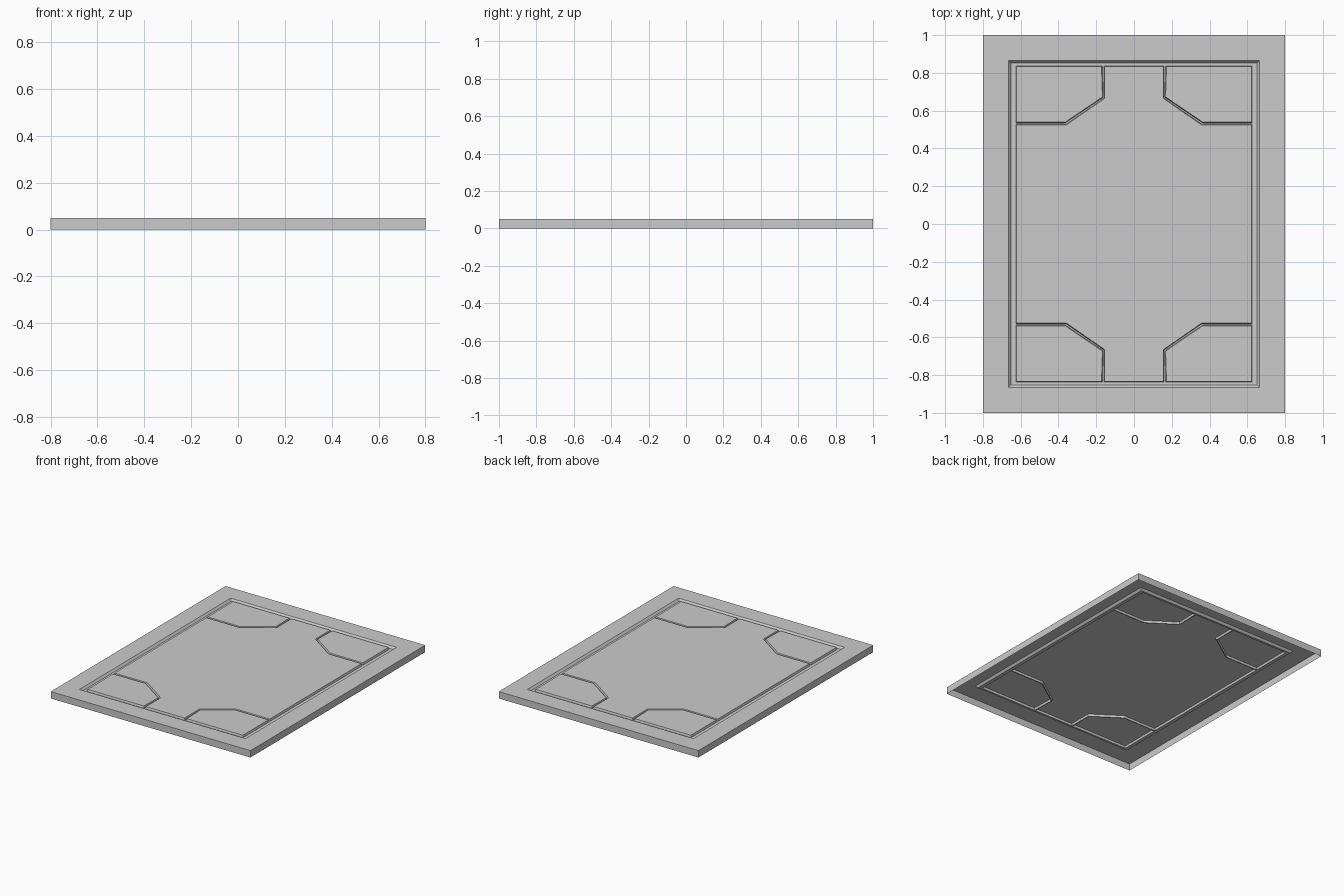
import bpy, bmesh
from mathutils import Vector

if "Cube" in bpy.data.objects:
    bpy.data.objects.remove(bpy.data.objects["Cube"])

TOP, FLOOR = 0.05, 0.035      # face height and groove floor height


def rect(x, y):
    return [(-x, -y), (x, -y), (x, y), (-x, y)]


def grow(pts, d):
    """Offset a counter-clockwise polygon outwards with mitred corners."""
    out = []
    for i, p in enumerate(pts):
        a, b, c = Vector(pts[i - 1]), Vector(p), Vector(pts[(i + 1) % len(pts)])
        e1, e2 = (b - a).normalized(), (c - b).normalized()
        n1, n2 = Vector((e1.y, -e1.x)), Vector((e2.y, -e2.x))
        out.append(tuple(b + (n1 + n2) * d / (1 + n1.dot(n2))))
    return out


def mirror(pts, sx, sy):
    m = [(x * sx, y * sy) for x, y in pts]
    return m if sx * sy > 0 else m[::-1]


bm = bmesh.new()


def ring(pts, z):
    return [bm.verts.new((x, y, z)) for x, y in pts]


def bridge(a, b):
    n = len(a)
    for i in range(n):
        j = (i + 1) % n
        bm.faces.new((a[i], a[j], b[j], b[i]))


def loop_edges(r):
    return [bm.edges.get((r[i - 1], r[i])) for i in range(len(r))]


# Open-bottomed outer wall, flat border and sloped side of the frame groove
rings = [ring(rect(0.8, 1.0), 0), ring(rect(0.8, 1.0), TOP),
         ring(rect(0.665, 0.865), TOP), ring(rect(0.652, 0.852), FLOOR)]
for a, b in zip(rings, rings[1:]):
    bridge(a, b)
groove_edges = loop_edges(rings[-1])

# Outlines of the raised panels: four clipped corners and the central field
corner = [(0.172, 0.833), (0.167, 0.673), (0.363, 0.54), (0.622, 0.54), (0.622, 0.833)]
quarter = [(0.622, 0.525), (0.357, 0.525), (0.155, 0.665), (0.155, 0.833)]
outlines = [mirror(corner, sx, sy) for sx in (1, -1) for sy in (1, -1)]
outlines.append([p for sx, sy in ((1, 1), (-1, 1), (-1, -1), (1, -1))
                 for p in mirror(quarter, sx, sy)])

# Raised panels with steep sides
for pts in outlines:
    base, top = ring(grow(pts, 0.004), FLOOR), ring(pts, TOP)
    bridge(base, top)
    bm.faces.new(top)
    groove_edges += loop_edges(base)

# Groove floor between the frame and the panels
floor = bmesh.ops.triangle_fill(bm, edges=groove_edges, use_beauty=True,
                                use_dissolve=False, normal=(0, 0, 1))
for f in floor["geom"]:
    if isinstance(f, bmesh.types.BMFace):
        f.normal_update()
        if f.normal.z < 0:
            f.normal_flip()

mesh = bpy.data.meshes.new("door_panel")
bm.to_mesh(mesh)
bm.free()
bpy.context.collection.objects.link(bpy.data.objects.new("door_panel", mesh))
